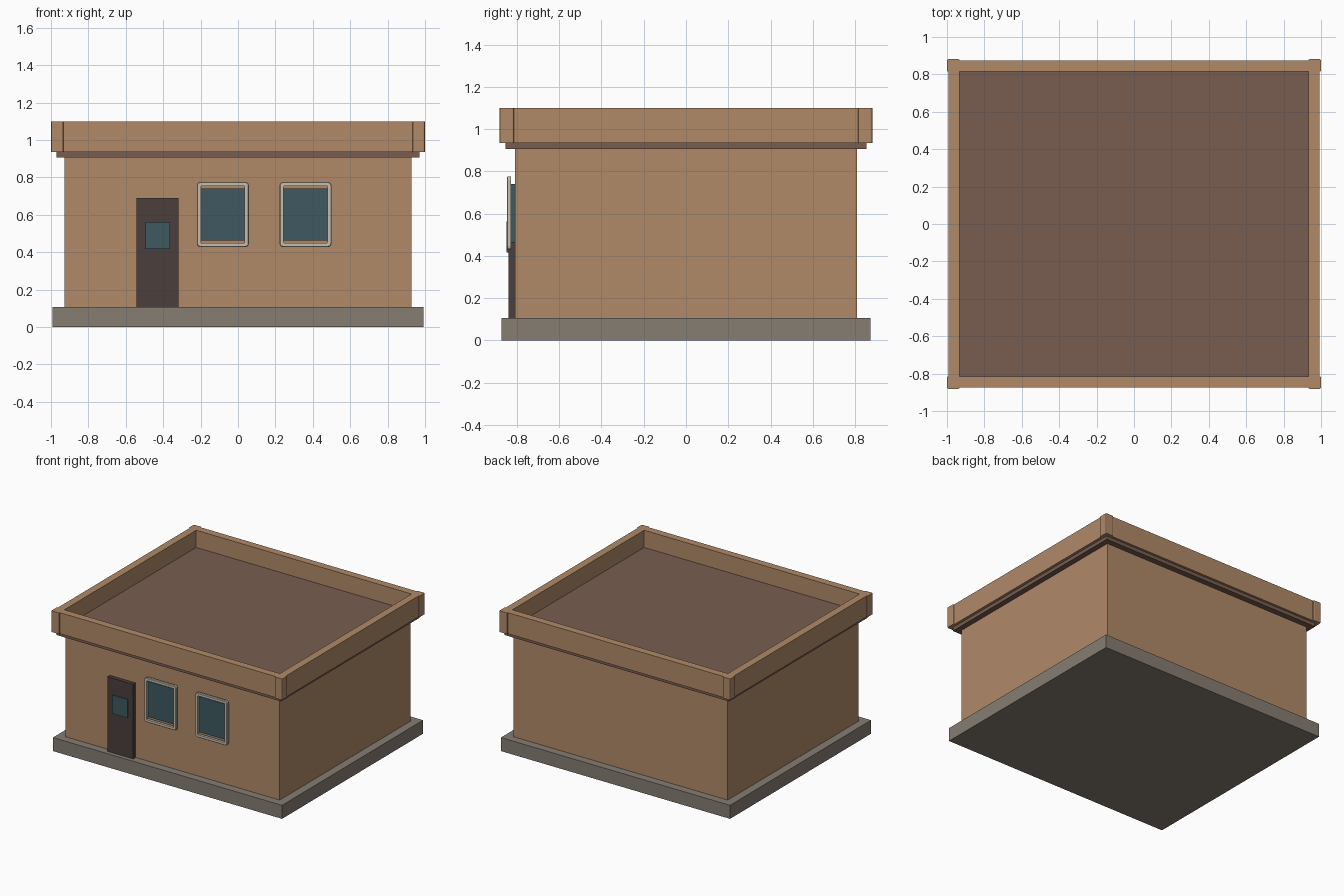
import bpy, bmesh, math

if "Cube" in bpy.data.objects:
    bpy.data.objects.remove(bpy.data.objects["Cube"])


def material(name, rgb):
    m = bpy.data.materials.new(name)
    m.diffuse_color = (*rgb, 1)
    m.use_nodes = True
    m.node_tree.nodes["Principled BSDF"].inputs["Base Color"].default_value = m.diffuse_color
    return m


CLAY = material("clay", (0.434, 0.254, 0.141))
ROOF = material("roof_brown", (0.19, 0.11, 0.08))
STONE = material("stone", (0.24, 0.205, 0.17))
DARK = material("dark_wood", (0.07, 0.05, 0.045))
GLASS = material("glass", (0.05, 0.10, 0.12))
TRIM = material("trim", (0.56, 0.52, 0.42))


def finish(name, bm, mat):
    bmesh.ops.recalc_face_normals(bm, faces=bm.faces)
    me = bpy.data.meshes.new(name)
    bm.to_mesh(me)
    bm.free()
    me.materials.append(mat)
    ob = bpy.data.objects.new(name, me)
    bpy.context.collection.objects.link(ob)
    return ob


def box(name, x, y, z, mat, bevel=0):
    bm = bmesh.new()
    bmesh.ops.create_cube(bm, size=1)
    for v in bm.verts:
        for i, (a, b) in enumerate((x, y, z)):
            v.co[i] = a if v.co[i] < 0 else b
    if bevel:  # chamfer the vertical edges only
        edges = [e for e in bm.edges
                 if abs(e.verts[0].co.z - e.verts[1].co.z) > 1e-4]
        bmesh.ops.bevel(bm, geom=edges, offset=bevel, segments=2, profile=0.5, affect='EDGES')
    return finish(name, bm, mat)


def window_frame(name, cx, cz, hw, hh, y0, y1, width):
    """Rounded rectangular ring: y0 is the back, y1 the front."""
    def ring(bm, inset, y, r):
        w, h = hw - inset - r, hh - inset - r
        pts = []
        for k, (sx, sz) in enumerate(((1, 1), (-1, 1), (-1, -1), (1, -1))):
            for s in range(4):
                a = math.radians(90 * k + 30 * s)
                pts.append(bm.verts.new((cx + sx * w + r * math.cos(a), y,
                                         cz + sz * h + r * math.sin(a))))
        return pts
    bm = bmesh.new()
    c = 0.004
    rings = [ring(bm, *a) for a in ((0, y0, 0.018), (0, y1 + c, 0.018), (c, y1, 0.014),
                                    (width, y1, 0.003), (width, y0, 0.003))]
    n = len(rings[0])
    for a, b in zip(rings, rings[1:] + rings[:1]):
        for i in range(n):
            j = (i + 1) % n
            bm.faces.new((a[i], a[j], b[j], b[i]))
    return finish(name, bm, TRIM)


# Main masses
box("foundation", (-0.992, 0.992), (-0.872, 0.872), (0, 0.106), STONE)
box("walls", (-0.928, 0.928), (-0.81, 0.81), (0.106, 0.907), CLAY)
box("roof_slab", (-0.971, 0.971), (-0.855, 0.855), (0.907, 0.965), ROOF)

# Parapet: walls and corner posts
Z = (0.935, 1.10)
for s, n in ((-1, "front"), (1, "back")):
    box("parapet_" + n, (-0.935, 0.935), sorted((s * 0.815, s * 0.873)), Z, CLAY)
for s, n in ((-1, "left"), (1, "right")):
    box("parapet_" + n, sorted((s * 0.933, s * 0.992)), (-0.816, 0.816), Z, CLAY)
    for t, m in ((-1, "front"), (1, "back")):
        box(f"corner_post_{m}_{n}", sorted((s * 0.932, s * 1.0)),
            sorted((t * 0.814, t * 0.882)), Z, CLAY, 0.008)

# Door with small pane
box("door", (-0.542, -0.319), (-0.84, -0.80), (0.106, 0.69), DARK)
box("door_pane", (-0.495, -0.364), (-0.849, -0.838), (0.417, 0.562), GLASS)

# Windows
for n, cx in (("left", -0.081), ("right", 0.361)):
    box("window_glass_" + n, (cx - 0.121, cx + 0.121), (-0.828, -0.80), (0.463, 0.741), GLASS)
    window_frame("window_frame_" + n, cx, 0.602, 0.139, 0.174, -0.828, -0.848, 0.022)
